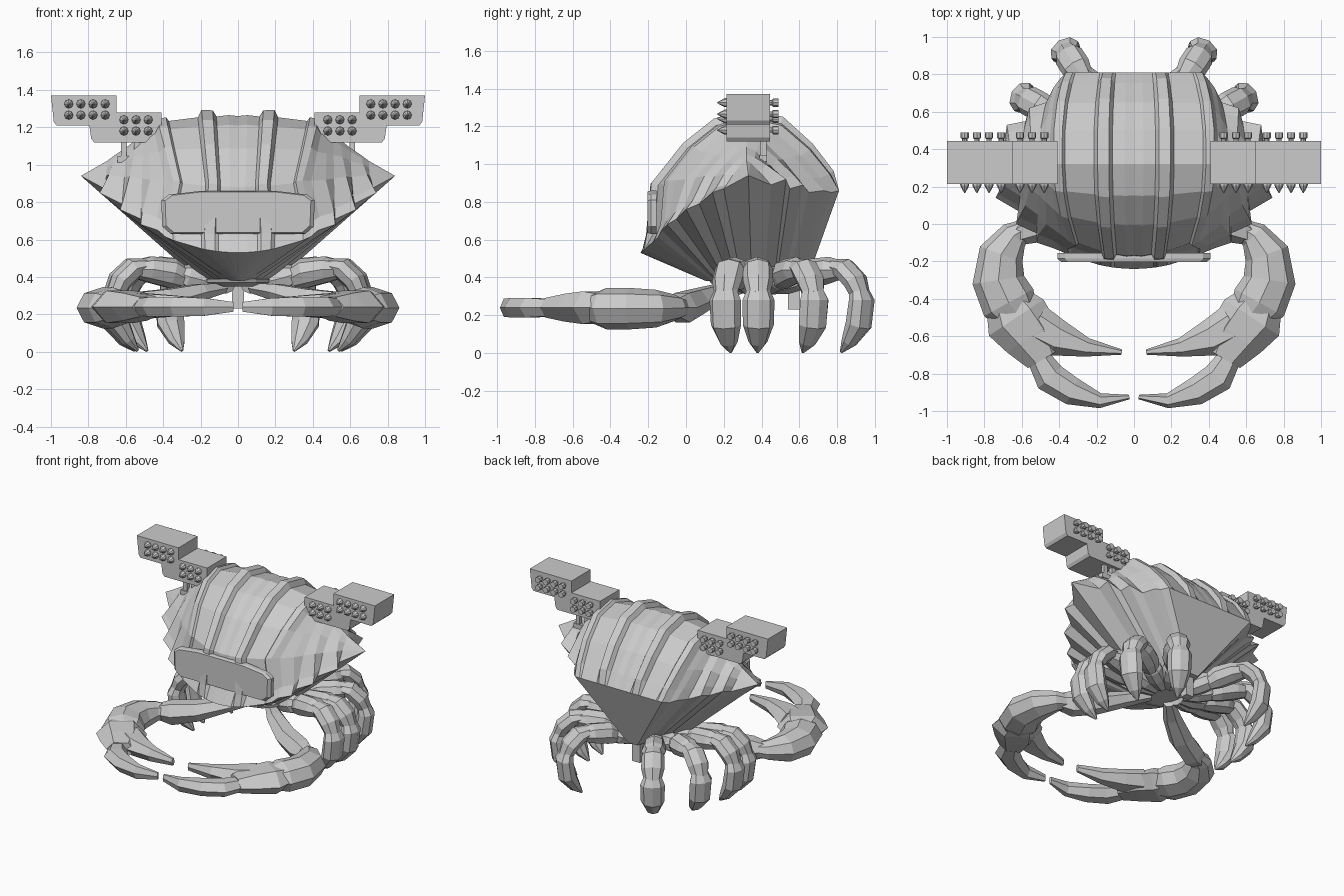
import bpy, bmesh, math
from mathutils import Vector

cube = bpy.data.objects.get("Cube")
if cube:
    bpy.data.objects.remove(cube, do_unlink=True)

grey = bpy.data.materials.new("plain grey")
grey.use_nodes = True
grey.diffuse_color = (0.6, 0.6, 0.6, 1)
grey.node_tree.nodes["Principled BSDF"].inputs["Base Color"].default_value = (0.6, 0.6, 0.6, 1)


def finish(name, bm, mirror=True):
    bmesh.ops.remove_doubles(bm, verts=bm.verts, dist=0.0005)
    bmesh.ops.recalc_face_normals(bm, faces=bm.faces)
    mesh = bpy.data.meshes.new(name)
    bm.to_mesh(mesh)
    bm.free()
    mesh.materials.append(grey)
    ob = bpy.data.objects.new(name, mesh)
    bpy.context.collection.objects.link(ob)
    if mirror:
        ob.modifiers.new("Mirror", 'MIRROR').use_mirror_merge = False
    return ob


def bridge(bm, a, b, closed=True):
    n = len(a)
    for i in range(n if closed else n - 1):
        j = (i + 1) % n
        bm.faces.new((a[i], a[j], b[j], b[i]))


def loft(bm, stations, sides=6, side=None):
    """Faceted limb through (point, half width, half height) stations."""
    pts = [Vector(s[0]) for s in stations]
    rings = []
    for i, (_, w, h) in enumerate(stations):
        t = (pts[min(i + 1, len(pts) - 1)] - pts[max(i - 1, 0)]).normalized()
        across = side or t.cross(Vector((0, 0, 1))).normalized()
        up = across.cross(t).normalized()
        rings.append([bm.verts.new(pts[i] + across * w * math.cos(a) + up * h * math.sin(a))
                      for a in (math.tau * k / sides for k in range(sides))])
    for a, b in zip(rings, rings[1:]):
        bridge(bm, a, b)
    bm.faces.new(rings[0])
    bm.faces.new(rings[-1])


def prism(bm, outline, y0, y1, inset=1.0):
    """Outline in x-z pushed along y; the y0 end is scaled by inset."""
    c = sum((Vector(p) for p in outline), Vector((0, 0))) / len(outline)
    a = [bm.verts.new((c.x + (x - c.x) * inset, y0, c.y + (z - c.y) * inset)) for x, z in outline]
    b = [bm.verts.new((x, y1, z)) for x, z in outline]
    bridge(bm, a, b)
    bm.faces.new(a)
    bm.faces.new(b)


def box(bm, centre, size):
    x, y, z = centre
    w, d, h = (s / 2 for s in size)
    prism(bm, [(x - w, z - h), (x + w, z - h), (x + w, z + h), (x - w, z + h)], y - d, y + d)


# Shell: arched sections across x, with ribs in the middle and spikes at the sides
ARC_FRONT = [(0, 0), (.09, .13), (.13, .48), (.42, .76), (.7, .93), (1, 1)]
ARC_BACK = [(.63, .9), (.33, .56), (.12, .22), (0, 0)]


def arch(xt, zt, front, back, lift=0, cone=0, pinch=0):
    out = []
    for rim, arc in ((front, ARC_FRONT), (back, ARC_BACK)):
        for s, h in arc:
            s += (h - s) * cone
            k = 1 + lift if h > 0 else 1
            y, z = rim[1] + (.32 - rim[1]) * s, rim[2] + (zt - rim[2]) * h
            x = xt + (rim[0] - xt) * (1 - h) ** 1.5
            if rim is front and h > .2:
                x *= 1 - pinch * (1 - h)
            out.append(Vector((x, .32 + (y - .32) * k, .7 + (z - .7) * k)))
    return out


half = []
for x, lift in ((.05, .01), (.115, 0), (.135, .06), (.195, .07), (.215, 0), (.37, -.01),
                (.385, .03), (.43, .02)):
    half.append(arch(x, 1.26 - .15 * x * x, (x * .9, -.24 + .5 * x * x, .53 + .45 * x * x),
                     (x * .85, .81, .86), lift, 0, .32))
for xt, zt, front, back, cone, pinch in (
        (.45, 1.2, (.43, -.13, .65), (.4, .77, .85), .1, .22),
        (.48, 1.18, (.52, -.1, .68), (.43, .73, .86), .3, .1),
        (.51, 1.16, (.52, -.05, .71), (.47, .65, .85), .4, 0),
        (.55, 1.13, (.63, 0, .76), (.56, .62, .89), .5, 0),
        (.6, 1.09, (.62, .07, .79), (.58, .55, .87), .55, 0),
        (.66, 1.05, (.74, .14, .85), (.68, .53, .92), .6, 0),
        (.7, 1.02, (.71, .2, .87), (.69, .45, .89), .75, 0)):
    half.append(arch(xt, zt, front, back, 0, cone, pinch))
half.append([Vector((.84, .33, .94))] * 10)
centre = arch(0, 1.26, (0, -.24, .53), (0, .81, .86))
sections = [[Vector((-p.x, p.y, p.z)) for p in s] for s in reversed(half)] + [centre] + half

bm = bmesh.new()
rows = [[bm.verts.new(p) for p in s] for s in sections]
for a, b in zip(rows, rows[1:]):
    bridge(bm, a, b, closed=False)
# Fluted underside drawn in from the spiked rim to the hub
rim = [r[0] for r in rows] + [r[-1] for r in reversed(rows)]
base = [bm.verts.new((v.co.x * abs(v.co.x) * .29,
                      .36 + (v.co.y - .36) * (.42 if v.co.y < .36 else .62), .38)) for v in rim]
bridge(bm, rim, base)
bm.faces.new(base)
bmesh.ops.dissolve_degenerate(bm, dist=.0005, edges=bm.edges)
finish("shell", bm, False)

# Front plate
bm = bmesh.new()
plate = [(-.36, .63), (.36, .63), (.405, .67), (.41, .81), (.37, .84), (.2, .86),
         (-.2, .86), (-.37, .84), (-.41, .81), (-.405, .67)]
prism(bm, plate, -.203, -.185, .95)
prism(bm, plate, -.185, -.155)
finish("front_plate", bm, False)

# Hub and tail post under the shell
bm = bmesh.new()
loft(bm, [((0, .36, .35), .13, .17), ((0, .36, .37), .19, .23), ((0, .36, .39), .19, .24)],
     12, Vector((1, 0, 0)))
box(bm, (0, .57, .31), (.065, .06, .16))
finish("hub", bm, False)

# Walking legs: each segment is (reach, height, half width, half depth)
LEG = {
    "hip": [(.1, .36, .05, .05), (.2, .38, .07, .07), (.28, .4, .07, .07), (.33, .42, .045, .045)],
    "thigh": [(.29, .39, .05, .06), (.36, .42, .08, .08), (.48, .44, .085, .07),
              (.55, .44, .06, .05)],
    "knee": [(.5, .46, .06, .04), (.57, .445, .08, .06), (.64, .38, .08, .06), (.67, .31, .06, .05)],
    "foot": [(.655, .36, .05, .04), (.68, .28, .085, .06), (.66, .15, .082, .065),
             (.6, .06, .05, .04), (.55, .005, .008, .008)],
}
for n, deg in enumerate((-13, 2, 28, 57), 1):
    a = math.radians(deg)
    side = Vector((-math.sin(a), math.cos(a), 0))
    for part, segs in LEG.items():
        bm = bmesh.new()
        loft(bm, [((r * math.cos(a), .36 + r * math.sin(a), z), w, h) for r, z, w, h in segs], 8, side)
        finish(f"leg_{n}_{part}", bm)

# Claw arms: each part is (x, y, z, half width, half height)
CLAW = {
    "upper_arm": [(.08, .28, .34, .04, .03), (.2, .17, .32, .065, .05), (.38, .05, .27, .085, .075),
                  (.54, -.02, .24, .085, .09), (.65, -.07, .24, .05, .05)],
    "forearm": [(.57, -.02, .24, .05, .05), (.64, -.06, .24, .08, .07), (.71, -.16, .235, .12, .1),
                (.725, -.3, .235, .14, .11), (.67, -.42, .235, .15, .11), (.62, -.49, .235, .12, .08)],
    "palm": [(.67, -.42, .24, .13, .08), (.63, -.5, .24, .175, .1), (.55, -.6, .24, .155, .085),
             (.48, -.72, .24, .1, .06)],
    "upper_finger": [(.53, -.54, .245, .115, .08), (.41, -.61, .245, .1, .07),
                     (.25, -.66, .245, .05, .055), (.065, -.685, .245, .014, .03)],
    "lower_finger": [(.52, -.7, .24, .06, .05), (.45, -.82, .24, .085, .06),
                     (.33, -.895, .24, .075, .06), (.18, -.945, .24, .04, .055),
                     (.025, -.925, .24, .012, .03)],
}
for part, segs in CLAW.items():
    bm = bmesh.new()
    loft(bm, [((x, y, z), w, h) for x, y, z, w, h in segs], 8 if part == "forearm" else 6)
    finish("claw_" + part, bm)

# Stepped launcher pods on struts
bm = bmesh.new()
prism(bm, [(.41, 1.12), (.77, 1.12), (.785, 1.14), (.795, 1.21), (.97, 1.21), (.985, 1.23),
           (1, 1.37), (.65, 1.37), (.65, 1.28), (.41, 1.28)], .215, .445)
finish("launcher_pod", bm)
bm = bmesh.new()
for flip, y in ((-1, .25), (1, .41)):
    for x in (.54, .61):
        box(bm, (x * flip, y, 1.07), (.03, .03, .12))
    box(bm, (.58 * flip, y, 1.03), (.13, .04, .035))
finish("launcher_struts", bm, False)

# Rockets: pointed noses in front, nozzles behind
bm = bmesh.new()
for x0, z0, columns in ((.71, 1.265, 4), (.48, 1.18, 3)):
    for i in range(columns):
        for j in range(2):
            x, z = x0 + .065 * i, z0 + .06 * j
            across = Vector((1, 0, 0))
            loft(bm, [((x, y, z), r, r) for y, r in
                      ((.165, .002), (.19, .016), (.205, .024), (.23, .024))], 8, across)
            loft(bm, [((x, y, z), r, r) for y, r in
                      ((.43, .014), (.455, .014), (.46, .022), (.49, .022))], 8, across)
finish("rockets", bm)
